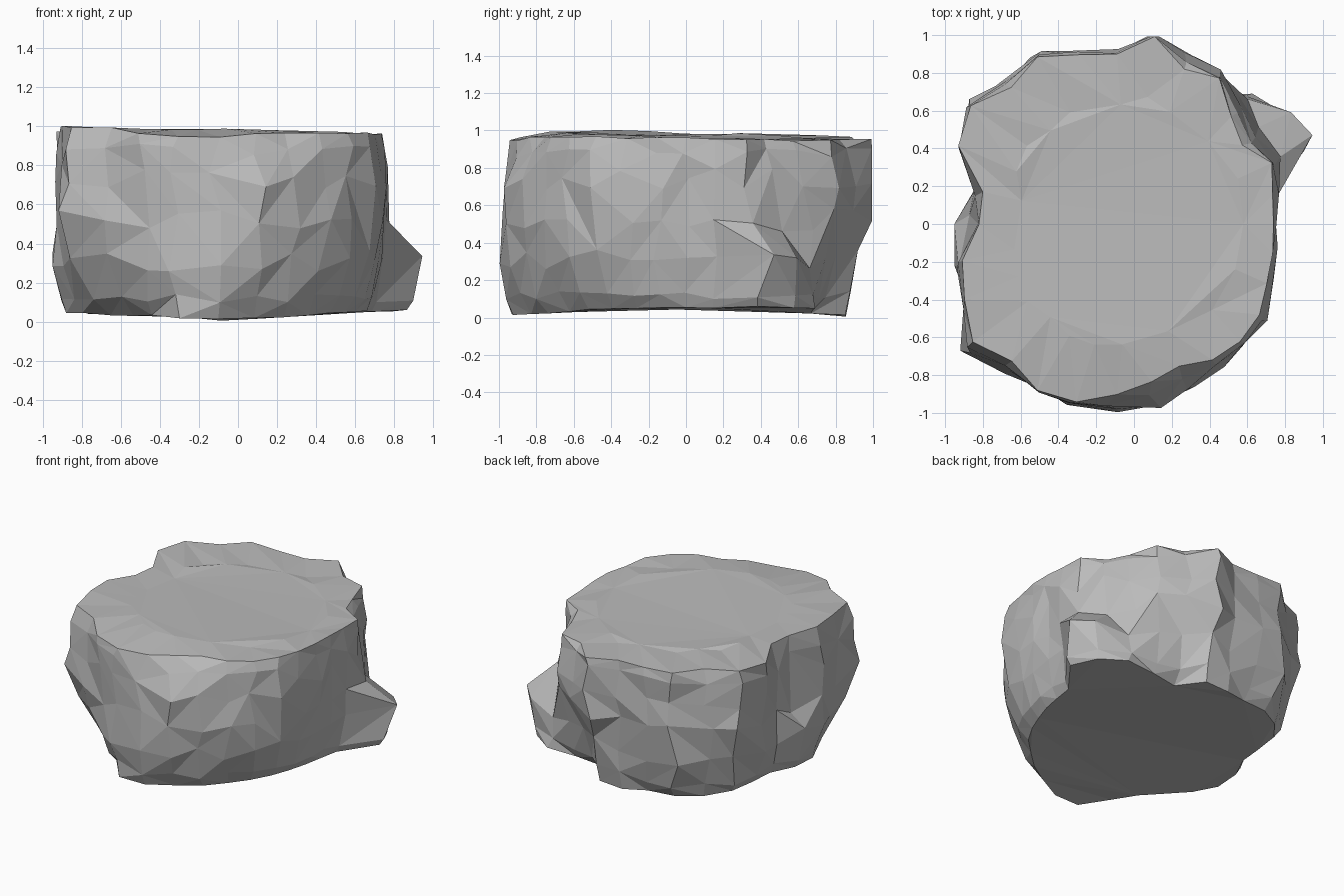
import bpy, bmesh, random
from math import sin, cos, tau

random.seed(11)
cube = bpy.data.objects.get("Cube")
if cube:
    bpy.data.objects.remove(cube, do_unlink=True)

# Plain stone material
stone = bpy.data.materials.new("grey_stone")
stone.use_nodes = True
GREY = (0.5, 0.5, 0.5, 1)
stone.diffuse_color = GREY
stone.node_tree.nodes["Principled BSDF"].inputs["Base Color"].default_value = GREY

# Radii of four horizontal outlines, in hundredths, counterclockwise from +x
FOOT = [66, 70, 95, 98, 93, 78, 70, 86, 86, 85, 91, 93, 92, 84, 81,
        87, 90, 87, 81, 80, 88, 98, 93, 83, 77, 72, 70, 67, 65, 65]
BELLY = [74, 76, 105, 101, 88, 87, 85, 92, 90, 94, 104, 100, 103, 96, 87,
         94, 96, 97, 106, 101, 100, 101, 100, 97, 91, 86, 85, 82, 77, 75]
CHEST = [75, 77, 81, 78, 85, 92, 96, 100, 92, 96, 103, 102, 109, 101, 85,
         85, 97, 99, 114, 103, 102, 101, 98, 98, 91, 88, 88, 87, 81, 76]
RIM = [74, 75, 80, 71, 77, 90, 86, 100, 90, 94, 102, 97, 107, 102, 82,
       82, 93, 98, 106, 97, 102, 99, 91, 84, 79, 83, 84, 82, 77, 75]
COUNT = len(RIM)


def blend(a, b, t):
    return [p + (q - p) * t for p, q in zip(a, b)]


def add_ring(bm, outline, z, rough, scale=1.0):
    """One jagged loop of vertices; z is a function of x and y."""
    ring = []
    for i, radius in enumerate(outline):
        # Slide each corner along the outline, then push it in or out a little
        slide = random.uniform(-rough, rough) * 3
        neighbour = outline[(i + (1 if slide > 0 else -1)) % COUNT]
        r = (radius + (neighbour - radius) * abs(slide)) / 100 * scale
        r *= 1 + random.uniform(-rough, rough) * 0.25
        angle = tau * (i + slide) / COUNT
        x, y = r * cos(angle), r * sin(angle)
        height = z(x, y) + random.uniform(-rough, rough) * 0.8
        ring.append(bm.verts.new((x, y, height)))
    return ring


def level(h):
    return lambda x, y: h


def underside(x, y):
    return 0.01 + 0.05 * abs(x + 0.1)


def table(x, y):
    return 0.97 - 0.02 * x - 0.02 * y - 0.2 * max(0, -y - 0.7)


def bridge(bm, lower, upper):
    """Join two loops with triangles whose diagonals vary."""
    for i in range(COUNT):
        j = (i + 1) % COUNT
        a, b, c, d = lower[i], lower[j], upper[j], upper[i]
        if random.random() < 0.5:
            bm.faces.new((a, b, c))
            bm.faces.new((a, c, d))
        else:
            bm.faces.new((a, b, d))
            bm.faces.new((b, c, d))


bm = bmesh.new()
# Craggy wall, from the underside up to the flat top
rings = [
    add_ring(bm, FOOT, underside, 0.008),
    add_ring(bm, blend(FOOT, BELLY, 0.45), level(0.12), 0.03),
    add_ring(bm, BELLY, level(0.31), 0.07),
    add_ring(bm, blend(BELLY, CHEST, 0.85), level(0.52), 0.09),
    add_ring(bm, CHEST, level(0.74), 0.08),
    add_ring(bm, blend(CHEST, RIM, 0.5), level(0.88), 0.04),
    add_ring(bm, RIM, table, 0.01),
]
for lower, upper in zip(rings, rings[1:]):
    bridge(bm, lower, upper)

# Nearly level top and underside, in broad facets
plateau = add_ring(bm, blend(RIM, [80] * COUNT, 0.5), table, 0.012, 0.75)
bridge(bm, rings[-1], plateau)
bm.faces.new(plateau)
bm.faces.new(rings[0])

# Merge close corners so the facets differ in size
wall = [v for ring in rings[1:-1] for v in ring]
bmesh.ops.remove_doubles(bm, verts=wall, dist=0.11)
bmesh.ops.remove_doubles(bm, verts=plateau, dist=0.14)
bmesh.ops.triangulate(bm, faces=bm.faces[:])
bmesh.ops.recalc_face_normals(bm, faces=bm.faces[:])

mesh = bpy.data.meshes.new("flat_topped_rock")
bm.to_mesh(mesh)
bm.free()
mesh.materials.append(stone)
rock = bpy.data.objects.new("flat_topped_rock", mesh)
bpy.context.collection.objects.link(rock)
